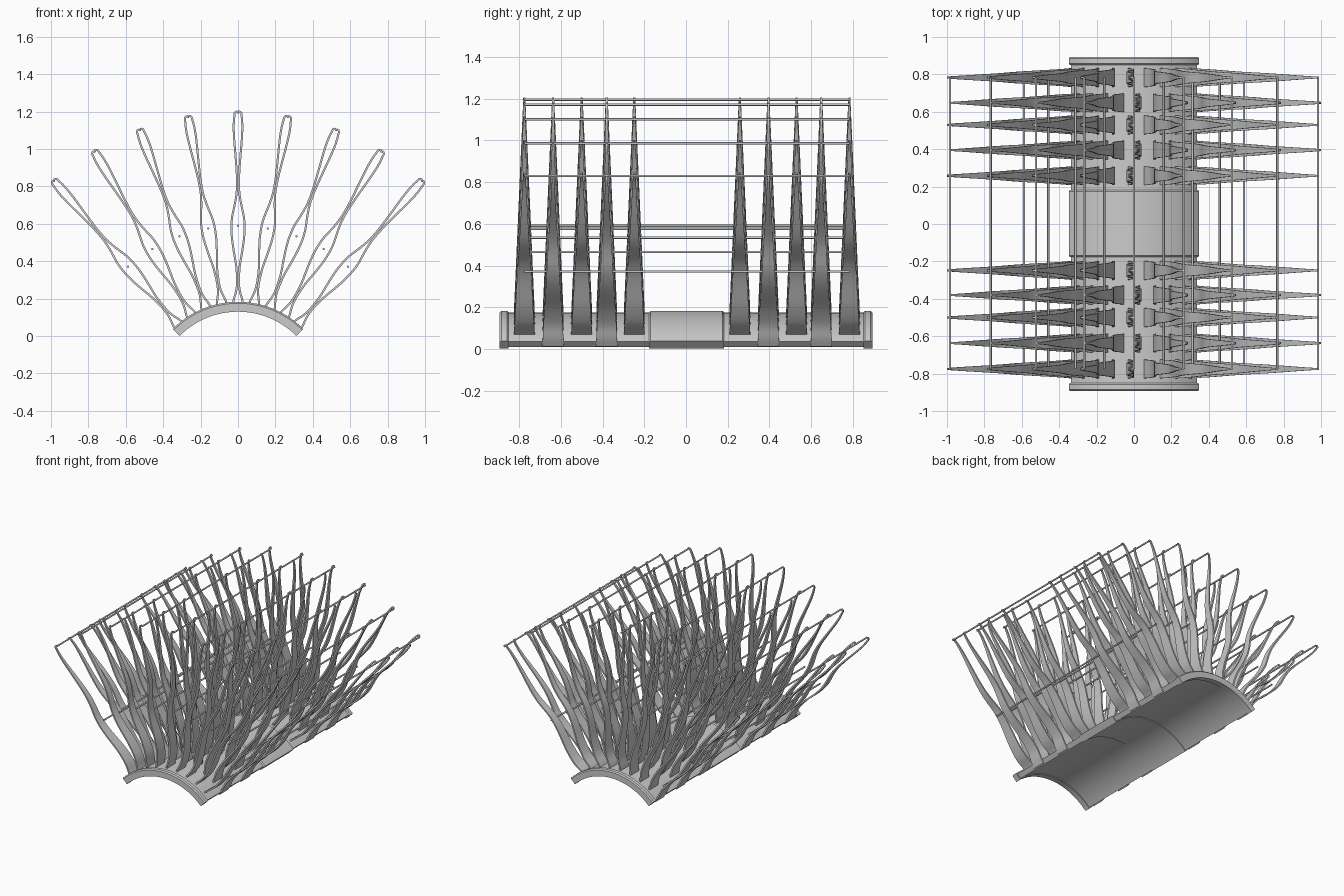
import bpy, bmesh
from math import sin, cos, radians, pi
from mathutils import Vector

if "Cube" in bpy.data.objects:
    bpy.data.objects.remove(bpy.data.objects["Cube"])

CZ = -0.31                                   # axis height of the curved base
ANGLES = [radians(10.2 * k) for k in range(-4, 5)]


def finish(name, bm, angle=35):
    bmesh.ops.recalc_face_normals(bm, faces=bm.faces[:])
    me = bpy.data.meshes.new(name)
    bm.to_mesh(me)
    bm.free()
    ob = bpy.data.objects.new(name, me)
    bpy.context.collection.objects.link(ob)
    bpy.ops.object.select_all(action='DESELECT')
    ob.select_set(True)
    bpy.context.view_layer.objects.active = ob
    bpy.ops.object.shade_smooth_by_angle(angle=radians(angle))
    return ob


def polar(a, r, t, y):
    """Point at radius r and sideways offset t on the spoke at angle a."""
    return Vector((r * sin(a) + t * cos(a), y, CZ + r * cos(a) - t * sin(a)))


def loft(bm, rings):
    rows = [[bm.verts.new(p) for p in ring] for ring in rings]
    n = len(rows[0])
    for a, b in zip(rows, rows[1:]):
        for i in range(n):
            bm.faces.new((a[i], a[(i + 1) % n], b[(i + 1) % n], b[i]))
    bm.faces.new(rows[0])
    bm.faces.new(rows[-1])


def arc_shell(name, y0, y1, ri, ro, half, c):
    prof = [(ri, y0), (ro - c, y0), (ro, y0 + c), (ro, y1 - c), (ro - c, y1), (ri, y1)]
    bm = bmesh.new()
    h = radians(half)
    loft(bm, [[polar(-h + 2 * h * i / 48, r, 0, y) for r, y in prof] for i in range(49)])
    return finish(name, bm)


# curved base with raised end rims and middle sleeve
arc_shell("base_shell", -0.88, 0.88, 0.446, 0.484, 44.2, 0.002)
arc_shell("middle_sleeve", -0.177, 0.182, 0.44, 0.493, 45, 0.008)
arc_shell("front_rim", -0.893, -0.85, 0.44, 0.493, 45, 0.008)
arc_shell("back_rim", 0.85, 0.893, 0.44, 0.493, 45, 0.008)

# wavy blade outline on one side of its spoke: (radius, sideways offset)
WAVE = [(0.455, 0.030), (0.50, 0.024), (0.55, 0.010), (0.60, 0.005), (0.68, 0.009),
        (0.76, 0.022), (0.83, 0.032), (0.89, 0.035), (0.95, 0.031), (1.02, 0.016),
        (1.09, 0.006), (1.17, 0.006), (1.27, 0.013), (1.37, 0.021), (1.44, 0.023), (1.502, 0.018)]


def smooth_path(pts, steps=3):
    P = [Vector(p) for p in pts]
    P = [2 * P[0] - P[1]] + P + [2 * P[-1] - P[-2]]
    out = []
    for i in range(1, len(P) - 2):
        p0, p1, p2, p3 = P[i - 1:i + 3]
        for s in range(steps):
            u = s / steps
            out.append(0.5 * (2 * p1 + (p2 - p0) * u + (2 * p0 - 5 * p1 + 4 * p2 - p3) * u * u
                              + (3 * p1 - p0 - 3 * p2 + p3) * u ** 3))
    return out + [P[-2]]


# the tip ends in a small inward hook that holds the rod
PATH = smooth_path(WAVE) + [Vector((1.509, 0.013)), Vector((1.51, 0.002))]


def blade_row(name, y, side):
    bm = bmesh.new()
    th = 0.0055
    for a in ANGLES:
        rings = []
        for i, p in enumerate(PATH):
            d = (PATH[min(i + 1, len(PATH) - 1)] - PATH[max(i - 1, 0)]).normalized()
            n = Vector((-d.y, d.x)) * th
            k = (p.x - 0.465) / (1.51 - 0.465)
            w = 0.051 * (1 - k) + 0.005 * k
            rings.append([polar(a, q.x, q.y * side, y + dy) for q, dy in
                          ((p - n, -w), (p + n, -w), (p + n, w), (p - n, w))])
        loft(bm, rings)
    return finish(name, bm)


# ten rows of tapered blades, neighbouring rows bowing to opposite sides
for label, ys in (("front", (-0.775, -0.637, -0.50, -0.38, -0.248)),
                  ("back", (0.258, 0.395, 0.53, 0.648, 0.783))):
    for i, y in enumerate(ys):
        blade_row(f"{label}_blade_row_{i + 1}", y, -1 if i % 2 == 0 else 1)


# thin lengthwise rods between the blades and along the tips
def rods(name, r):
    bm = bmesh.new()
    for a in ANGLES:
        c = polar(a, r, 0, 0)
        loft(bm, [[c + Vector((0.006 * cos(j * pi / 5), y, 0.006 * sin(j * pi / 5)))
                   for j in range(10)] for y in (-0.775, 0.783)])
    return finish(name, bm, 40)


rods("middle_rods", 0.90)
rods("tip_rods", 1.505)
